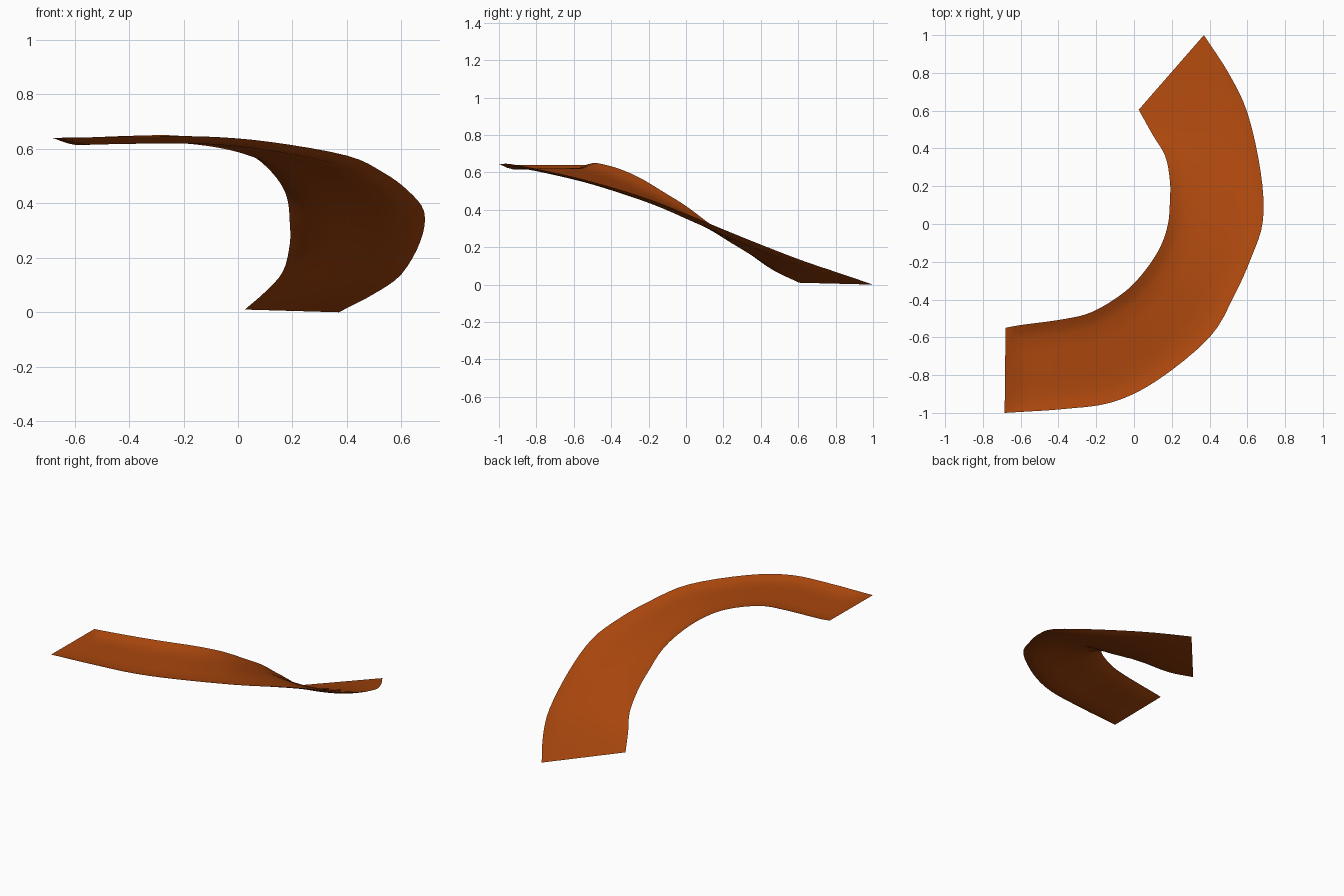
import bpy
import bmesh
from mathutils import Vector

default = bpy.data.objects.get("Cube")
if default:
    bpy.data.objects.remove(default, do_unlink=True)

# Matching points along the two rims, from the high end to the low end
INNER = [(-.68, -.55, .64), (-.6, -.535, .64), (-.38, -.505, .648), (-.22, -.465, .648),
         (-.05, -.36, .62), (.06, -.245, .57), (.14, -.12, .495), (.18, 0, .42),
         (.19, .12, .33), (.19, .23, .25), (.165, .36, .15), (.1, .47, .075), (.025, .605, .01)]
OUTER = [(-.685, -1, .64), (-.55, -.992, .642), (-.38, -.98, .645), (-.12, -.945, .645),
         (.12, -.83, .625), (.4, -.6, .575), (.53, -.38, .515), (.62, -.18, .45),
         (.683, .02, .37), (.67, .28, .262), (.6, .59, .14), (.5, .8, .068), (.37, 1, 0)]
# Channel section: position across the width, share of the sag
SECTION = [(0, 0), (.08, .6), (.16, 1), (.33, 1), (.5, 1), (.67, 1), (.84, 1), (.93, .6), (1, 0)]
STEPS = 4


def smooth_path(points):
    """Catmull-Rom path through the points, with STEPS samples per span."""
    pts = [Vector(p) for p in points]
    pts = [2 * pts[0] - pts[1]] + pts + [2 * pts[-1] - pts[-2]]
    path = []
    for a, b, c, d in zip(pts, pts[1:], pts[2:], pts[3:]):
        for i in range(STEPS):
            t = i / STEPS
            path.append(b + (c - a) * t / 2 + (a - b * 2.5 + c * 2 - d / 2) * t * t
                        + ((b - c) * 1.5 + (d - a) / 2) * t ** 3)
    return path + [pts[-2]]


def make_material(name, color):
    mat = bpy.data.materials.new(name)
    mat.use_nodes = True
    mat.diffuse_color = color
    mat.node_tree.nodes["Principled BSDF"].inputs["Base Color"].default_value = color
    return mat


# Loft the curved, banked sheet between the rims
bm = bmesh.new()
inner, outer = smooth_path(INNER), smooth_path(OUTER)
last = len(inner) - 1
rows = []
for i, (a, b) in enumerate(zip(inner, outer)):
    sag = .027 * min(1, i / STEPS, (last - i) / (3 * STEPS))
    row = []
    for u, depth in SECTION:
        p = a.lerp(b, u)
        p.z = max(0, p.z - sag * depth)
        row.append(bm.verts.new(p))
    rows.append(row)
for r, s in zip(rows, rows[1:]):
    for j in range(len(SECTION) - 1):
        bm.faces.new((r[j], r[j + 1], s[j + 1], s[j]))
bm.normal_update()
if sum(f.normal.z for f in bm.faces) < 0:
    bmesh.ops.reverse_faces(bm, faces=bm.faces[:])

mesh = bpy.data.meshes.new("curved_slide")
bm.to_mesh(mesh)
bm.free()
mesh.materials.append(make_material("burnt_orange", (.40, .062, .004, 1)))
slide = bpy.data.objects.new("curved_slide", mesh)
bpy.context.collection.objects.link(slide)
bpy.context.view_layer.objects.active = slide
slide.select_set(True)
bpy.ops.object.shade_smooth_by_angle()
